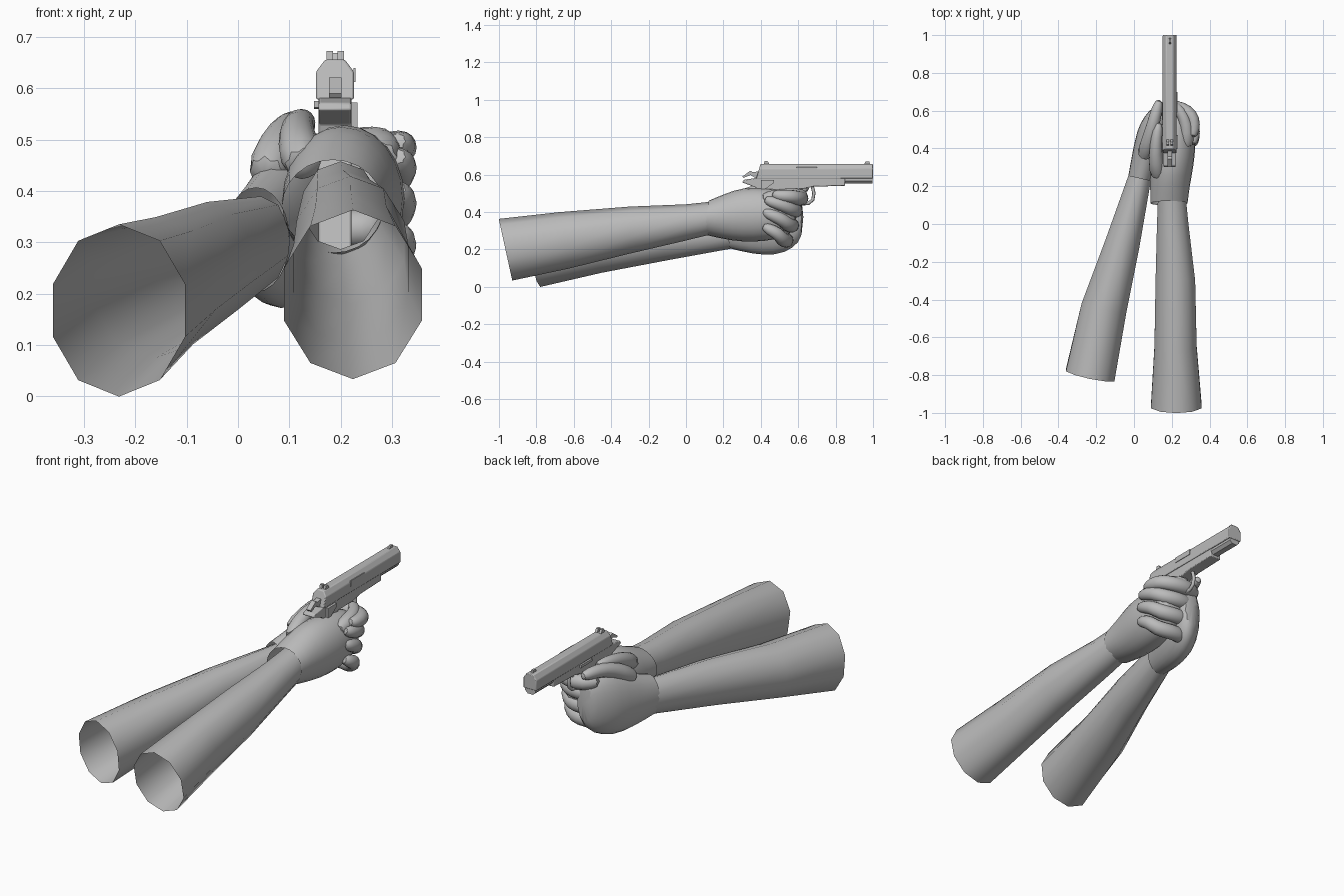
import bpy, bmesh, math
from mathutils import Vector

grey = bpy.data.materials.new("plain grey")
grey.diffuse_color = (0.5, 0.5, 0.5, 1)


def finish(name, bm, smooth=None, subdiv=0, bevel=0):
    bmesh.ops.recalc_face_normals(bm, faces=bm.faces)
    mesh = bpy.data.meshes.new(name)
    bm.to_mesh(mesh)
    bm.free()
    ob = bpy.data.objects.new(name, mesh)
    bpy.context.collection.objects.link(ob)
    mesh.materials.append(grey)
    if subdiv:
        m = ob.modifiers.new("subdivision", 'SUBSURF')
        m.levels = m.render_levels = subdiv
    if bevel:
        m = ob.modifiers.new("bevel", 'BEVEL')
        m.width = bevel
        m.segments = 2
    if smooth:
        bpy.ops.object.select_all(action='DESELECT')
        ob.select_set(True)
        bpy.context.view_layer.objects.active = ob
        bpy.ops.object.shade_smooth_by_angle(angle=math.radians(smooth))
    return ob


def skin_rings(bm, rings, cap_start, cap_end):
    loops = [[bm.verts.new(p) for p in r] for r in rings]
    n = len(loops[0])
    for a, b in zip(loops, loops[1:]):
        for i in range(n):
            j = (i + 1) % n
            bm.faces.new((a[i], a[j], b[j], b[i]))
    if cap_start:
        bm.faces.new(loops[0])
    if cap_end:
        bm.faces.new(loops[-1])


def limb(name, sections, n=10, cap=False, subdiv=0):
    """Sections: x, y, z, half width, half height, y lean to the side, y lean to the top."""
    bm = bmesh.new()
    rings = []
    for x, y, z, rx, rz, lx, lz in sections:
        ring = []
        for i in range(n):
            a = 2 * math.pi * (i + 0.5) / n
            c, s = math.cos(a) * 1.03, math.sin(a) * 1.03
            ring.append((x + rx * c, y + lx * c + lz * s, z + rz * s))
        rings.append(ring)
    skin_rings(bm, rings, False, cap)
    return finish(name, bm, 50, subdiv)


def tube(name, path, radii, ref=(0, 0, 1), n=8, subdiv=1):
    pts = [Vector(p) for p in path]
    rings = []
    for k, p in enumerate(pts):
        t = (pts[min(k + 1, len(pts) - 1)] - pts[max(k - 1, 0)]).normalized()
        u = t.cross(Vector(ref)).normalized()
        v = u.cross(t)
        r = radii[k]
        rings.append([p + u * r * math.cos(2 * math.pi * i / n)
                      + v * r * math.sin(2 * math.pi * i / n) for i in range(n)])
    bm = bmesh.new()
    skin_rings(bm, rings, True, True)
    return finish(name, bm, 60, subdiv)


def plate(name, outline, x0, x1, bevel=0):
    """Side outline (y, z) extruded across x."""
    bm = bmesh.new()
    skin_rings(bm, [[(x, y, z) for y, z in outline] for x in (x0, x1)], True, True)
    return finish(name, bm, 30, 0, bevel)


# Forearms, open at the elbow
limb("right_forearm", [
    (.224, -.965, .198, .137, .160, 0, -.035),
    (.220, -.65, .248, .114, .147, 0, -.02),
    (.219, -.30, .303, .107, .122, 0, 0),
    (.205, 0, .344, .085, .094, 0, 0),
    (.200, .16, .372, .074, .083, 0, 0)])
limb("left_forearm", [
    (-.232, -.80, .167, .131, .163, -.027, -.02),
    (-.160, -.45, .212, .120, .133, -.03, 0),
    (-.060, -.10, .260, .090, .115, -.025, 0),
    (.045, .30, .302, .055, .085, -.015, 0)])

# Palms
limb("right_hand", [
    (.185, .110, .370, .100, .092, 0, .012),
    (.190, .20, .377, .106, .122, 0, .01),
    (.200, .30, .385, .116, .148, 0, 0),
    (.213, .42, .385, .117, .145, 0, 0),
    (.213, .52, .390, .108, .130, 0, 0),
    (.210, .595, .400, .075, .095, 0, 0)], 12, True, 1)
limb("left_hand", [
    (.035, .24, .305, .066, .103, -.015, 0),
    (.068, .36, .310, .077, .138, -.02, 0),
    (.100, .48, .332, .085, .168, -.02, 0),
    (.128, .57, .355, .075, .155, 0, 0),
    (.150, .63, .375, .045, .110, 0, 0)], 12, True, 1)

# Left fingers wrapped round the front of the right hand
fingers = [("index", .47, .655, .500, .46), ("middle", .405, .625, .470, .42),
           ("ring", .325, .605, .405, .41), ("little", .245, .575, .325, .41)]
for label, z, front, tip_z, tip_y in fingers:
    tube("left_" + label + "_finger", [
        (.09, front - .09, z + .01), (.15, front - .035, z + .005),
        (.225, front - .035, z), (.285, front - .06, z + .005),
        (.318, (front + tip_y) / 2, (z + tip_z) / 2),
        (.318, tip_y + .03, tip_z - .015), (.308, tip_y, tip_z)],
        [.034, .042, .042, .042, .038, .034, .018])

# Thumbs beside the pistol and the trigger finger
tube("left_thumb", [(.05, .34, .42), (.08, .44, .49), (.102, .53, .525),
                    (.122, .61, .527), (.135, .66, .525)],
     [.05, .046, .036, .034, .018])
tube("right_thumb", [(.13, .24, .44), (.115, .33, .495), (.115, .42, .527),
                     (.125, .50, .535), (.133, .54, .535)],
     [.05, .043, .034, .031, .016])
tube("right_index_finger", [(.275, .40, .46), (.285, .49, .485), (.265, .57, .495),
                            (.225, .625, .495), (.185, .635, .490)],
     [.045, .042, .035, .031, .018])

# Pistol slide: chamfered section with a sloping back
bm = bmesh.new()
section = [(.152, .578), (.226, .578), (.226, .632), (.208, .656), (.170, .656), (.152, .632)]
skin_rings(bm, [[(x, .375 + (z - .578) * .3, z) for x, z in section],
                [(x, 1.0, z) for x, z in section]], True, True)
finish("slide", bm, 30, 0, .004)

# Frame with grip, and the housing under the muzzle
plate("frame", [(.40, .60), (.85, .60), (.85, .54), (.68, .535), (.62, .522), (.50, .52),
                (.46, .27), (.34, .27), (.39, .48), (.375, .53), (.30, .558),
                (.31, .572), (.38, .582)], .157, .221, .004)
bm = bmesh.new()
housing = [(.160, .60), (.160, .566), (.174, .552), (.204, .552), (.218, .566), (.218, .60)]
skin_rings(bm, [[(x, y, z) for x, z in housing] for y in (.84, .996)], True, True)
finish("muzzle_housing", bm, 30)
tube("barrel", [(.189, .9, .617), (.189, 1.0, .617)], [.026, .026], n=16, subdiv=0)

# Sights, hammer, controls and port
for x in (.172, .194):
    plate("rear_sight", [(.415, .65), (.42, .673), (.435, .673), (.45, .65)], x, x + .013)
plate("front_sight", [(.95, .65), (.96, .669), (.98, .669), (.985, .65)], .184, .195)
plate("hammer", [(.40, .585), (.37, .582), (.345, .597), (.308, .582), (.302, .590),
                 (.345, .621), (.358, .612), (.40, .62)], .177, .202)
plate("safety_lever", [(.40, .572), (.47, .572), (.47, .555), (.42, .52), (.40, .52)], .220, .233)
plate("slide_stop", [(.55, .575), (.64, .575), (.64, .56), (.55, .563)], .148, .158)
plate("ejection_port", [(.59, .640), (.70, .640), (.70, .612), (.59, .612)], .225, .229)

# Trigger and its guard
plate("trigger", [(.605, .53), (.625, .53), (.618, .49), (.628, .465), (.618, .465), (.605, .49)],
      .180, .198)
tube("trigger_guard", [(.189, .675, .538), (.189, .684, .50), (.189, .678, .465),
                       (.189, .655, .446), (.189, .62, .443), (.189, .55, .45)],
     [.009] * 6, ref=(1, 0, 0), subdiv=0)
